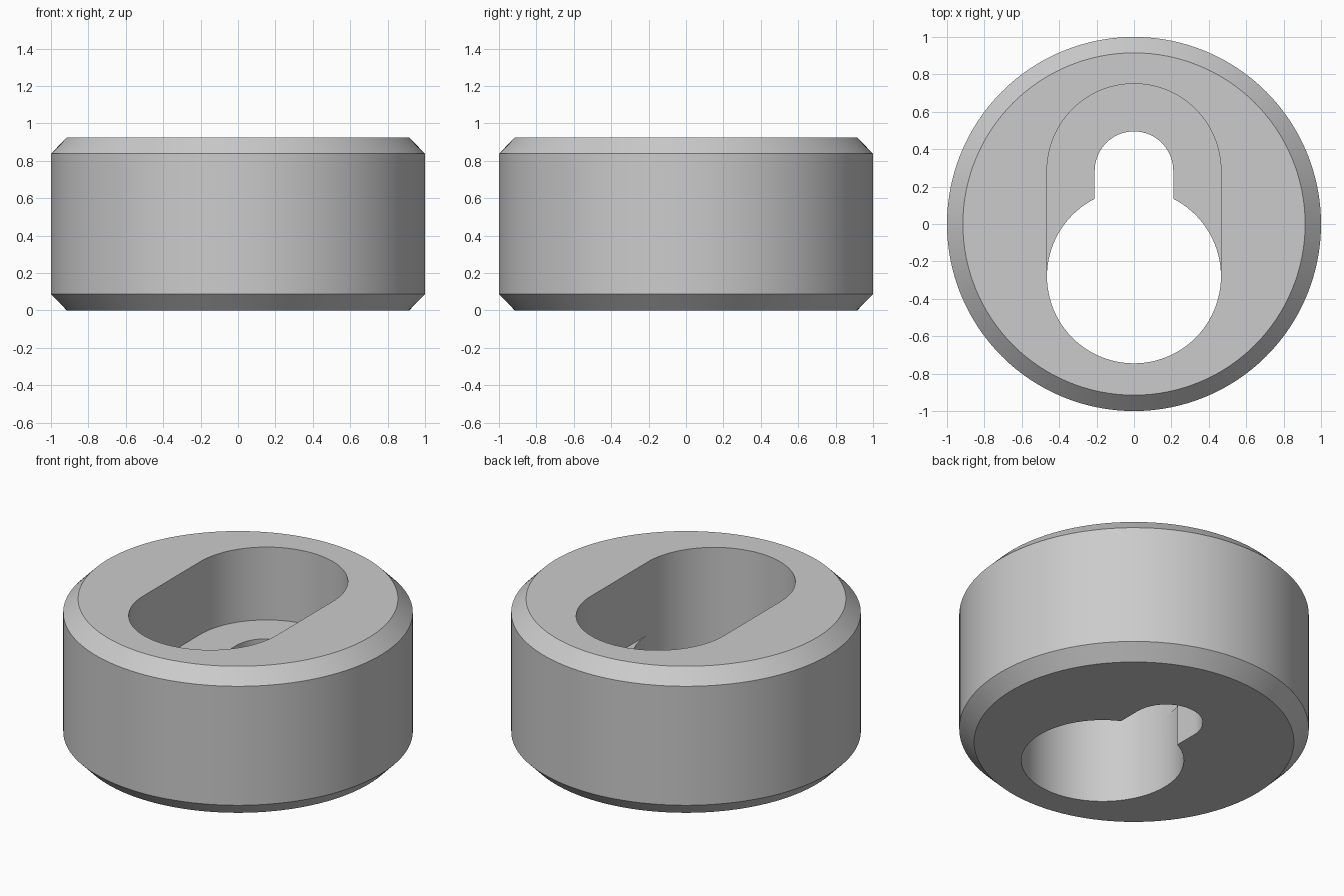
import bpy
import bmesh
from math import pi, sin, cos, radians

if "Cube" in bpy.data.objects:
    bpy.data.objects.remove(bpy.data.objects["Cube"])

HEIGHT, CHAMFER, RIM = 0.925, 0.087, 0.915
LEDGE = 0.465          # floor of the upper pocket
FRONT, BACK = -0.28, 0.285   # centres of the bore and of the slot end
BORE, SLOT = 0.465, 0.21


def make_object(name, bm):
    bmesh.ops.recalc_face_normals(bm, faces=bm.faces)
    mesh = bpy.data.meshes.new(name)
    bm.to_mesh(mesh)
    bm.free()
    obj = bpy.data.objects.new(name, mesh)
    bpy.context.collection.objects.link(obj)
    return obj


def prism(name, outline, bottom, top):
    bm = bmesh.new()
    face = bm.faces.new([bm.verts.new((x, y, bottom)) for x, y in outline])
    moved = bmesh.ops.extrude_face_region(bm, geom=[face])["geom"]
    for v in moved:
        if isinstance(v, bmesh.types.BMVert):
            v.co.z = top
    return make_object(name, bm)


def arc(radius, centre, sweep, steps):
    return [(radius * cos(sweep * i / steps), centre + radius * sin(sweep * i / steps))
            for i in range(steps + 1)]


def arch(radius):
    # Rounded at the back, straight sides running forward into the bore
    return arc(radius, BACK, pi, 48) + [(-radius, FRONT), (radius, FRONT)]


# Chamfered round body, spun from half its cross-section
bm = bmesh.new()
profile = [(0, 0), (RIM, 0), (1, CHAMFER), (1, HEIGHT - CHAMFER), (RIM, HEIGHT), (0, HEIGHT)]
verts = [bm.verts.new((r, 0, z)) for r, z in profile]
edges = [bm.edges.new(pair) for pair in zip(verts, verts[1:])]
bmesh.ops.spin(bm, geom=verts + edges, cent=(0, 0, 0), axis=(0, 0, 1),
               angle=2 * pi, steps=128, use_duplicate=False)
bmesh.ops.remove_doubles(bm, verts=bm.verts, dist=0.0001)
bmesh.ops.dissolve_limit(bm, angle_limit=radians(0.5), verts=bm.verts, edges=bm.edges)
body = make_object("keyhole_collar", bm)

# Through bore, narrow through slot and wide upper pocket
cutters = [
    prism("bore_cutter", arc(BORE, FRONT, 2 * pi, 96)[:-1], -0.5, HEIGHT + 0.5),
    prism("slot_cutter", arch(SLOT), -0.4, HEIGHT + 0.4),
    prism("pocket_cutter", arch(BORE), LEDGE, HEIGHT + 0.3),
]
bpy.context.view_layer.objects.active = body
for cutter in cutters:
    cutter.hide_render = True
    mod = body.modifiers.new(cutter.name, "BOOLEAN")
    mod.operation = "DIFFERENCE"
    mod.solver = "EXACT"
    mod.object = cutter
    bpy.ops.object.modifier_apply(modifier=mod.name)
    bpy.data.objects.remove(cutter)

# Plain grey metal
grey = bpy.data.materials.new("grey_metal")
grey.use_nodes = True
colour = (0.6, 0.6, 0.6, 1)
grey.diffuse_color = colour
grey.node_tree.nodes["Principled BSDF"].inputs["Base Color"].default_value = colour
body.data.materials.clear()
body.data.materials.append(grey)

# Smooth walls, crisp rims
bpy.ops.object.select_all(action="DESELECT")
body.select_set(True)
bpy.ops.object.shade_smooth_by_angle(angle=radians(30))
